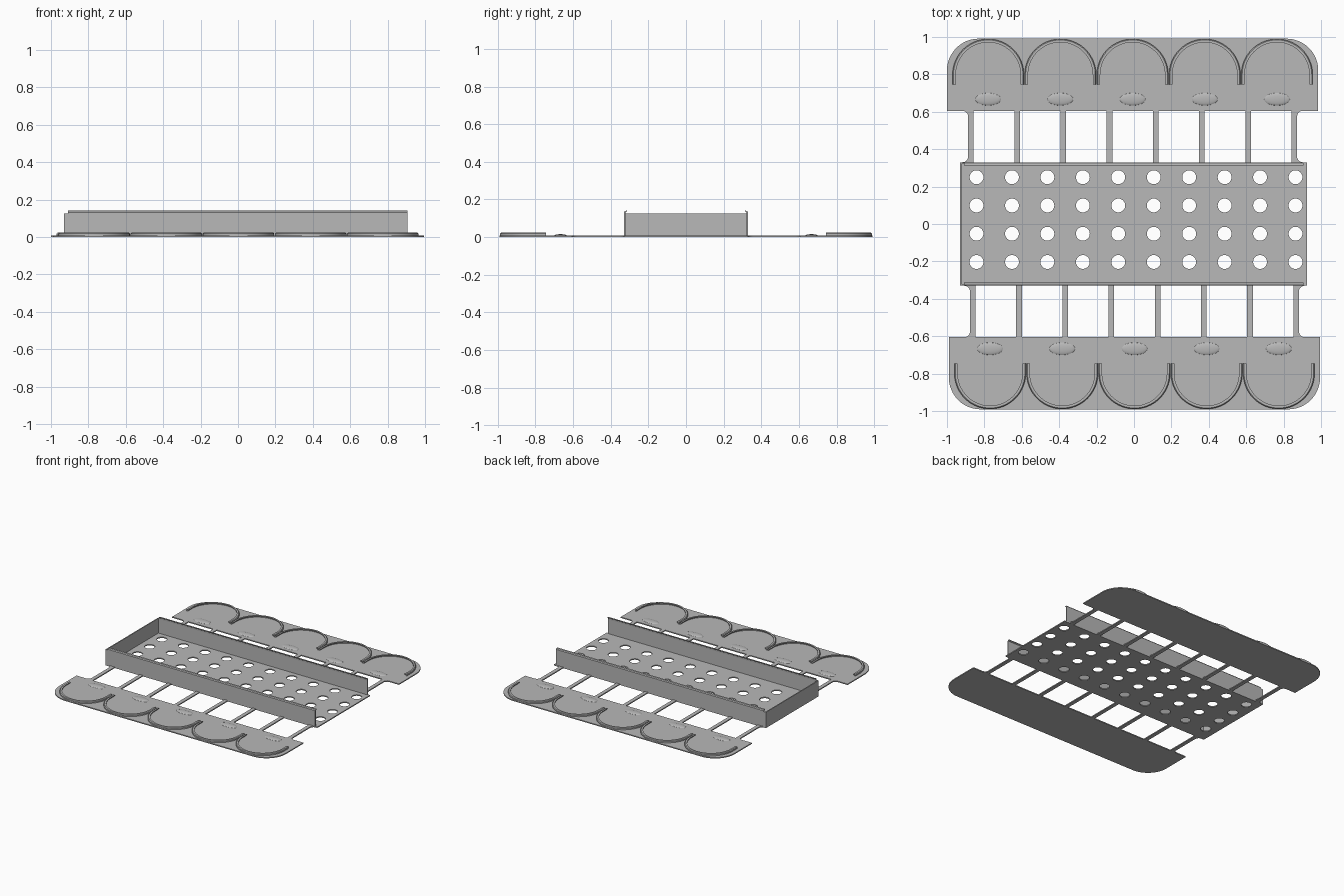
import bpy, bmesh
from math import sin, cos, pi, radians
from mathutils import Vector

cube = bpy.data.objects.get("Cube")
if cube:
    bpy.data.objects.remove(cube, do_unlink=True)

grey = bpy.data.materials.new("plain grey")
grey.use_nodes = True
GREY = (0.48, 0.48, 0.48, 1)
grey.diffuse_color = GREY
grey.node_tree.nodes["Principled BSDF"].inputs["Base Color"].default_value = GREY

SHEET = 0.008  # sheet thickness


def add_object(name, mesh):
    mesh.materials.clear()
    mesh.materials.append(grey)
    ob = bpy.data.objects.new(name, mesh)
    bpy.context.collection.objects.link(ob)
    return ob


def smooth(ob):
    bpy.ops.object.select_all(action='DESELECT')
    ob.select_set(True)
    bpy.context.view_layer.objects.active = ob
    bpy.ops.object.shade_smooth_by_angle(angle=radians(30))


def arc(cx, cy, r, start, end, steps):
    """Points along an arc, angles in degrees."""
    angles = [radians(start + (end - start) * i / steps) for i in range(steps + 1)]
    return [(cx + r * cos(a), cy + r * sin(a)) for a in angles]


def sheet(name, loops):
    """Flat sheet on the ground from an outline and its holes."""
    curve = bpy.data.curves.new(name, 'CURVE')
    curve.dimensions = '2D'
    curve.fill_mode = 'BOTH'
    curve.extrude = SHEET / 2
    for loop in loops:
        spline = curve.splines.new('POLY')
        spline.points.add(len(loop) - 1)
        for p, (x, y) in zip(spline.points, loop):
            p.co = (x, y, 0, 1)
        spline.use_cyclic_u = True
    temp = bpy.data.objects.new(name + "_outline", curve)
    bpy.context.collection.objects.link(temp)
    graph = bpy.context.evaluated_depsgraph_get()
    mesh = bpy.data.meshes.new_from_object(temp.evaluated_get(graph))
    bpy.data.objects.remove(temp, do_unlink=True)
    for v in mesh.vertices:
        v.co.z += SHEET / 2
    bm = bmesh.new()
    bm.from_mesh(mesh)
    bmesh.ops.remove_doubles(bm, verts=bm.verts, dist=1e-5)
    bmesh.ops.recalc_face_normals(bm, faces=bm.faces)
    bm.to_mesh(mesh)
    bm.free()
    ob = add_object(name, mesh)
    smooth(ob)
    return ob


def sweep(name, path, profile):
    """Closed (inward, height) profile carried along a ground path, inward = left."""
    bm = bmesh.new()
    pts = [Vector(p) for p in path]
    rings = []
    for i, p in enumerate(pts):
        d = (pts[min(i + 1, len(pts) - 1)] - pts[max(i - 1, 0)]).normalized()
        left = Vector((-d.y, d.x))
        rings.append([bm.verts.new((*(p + left * u), z)) for u, z in profile])
    n = len(profile)
    for a, b in zip(rings, rings[1:]):
        for k in range(n):
            bm.faces.new((a[k], a[(k + 1) % n], b[(k + 1) % n], b[k]))
    bm.faces.new(rings[0])
    bm.faces.new(rings[-1])
    bmesh.ops.recalc_face_normals(bm, faces=bm.faces)
    mesh = bpy.data.meshes.new(name)
    bm.to_mesh(mesh)
    bm.free()
    ob = add_object(name, mesh)
    smooth(ob)


# Perforated tray floor
LEFT, RIGHT, SIDE, WALL_END = -0.93, 0.925, 0.33, 0.907
holes = [arc(-0.842 + 0.1895 * i, 0.25 - 0.151 * j, 0.037, 0, 348.75, 31)
         for i in range(10) for j in range(4)]
sheet("tray_floor", [[(LEFT, -SIDE), (RIGHT, -SIDE), (RIGHT, SIDE), (LEFT, SIDE)]] + holes)

# Tray walls: two long sides with curled lips, one closed end
wall = [(0, 0), (0, 0.125), (SHEET, 0.125), (SHEET, 0)]
lip = [(0, 0.12), (0, 0.132), (0.005, 0.139), (0.017, 0.141),
       (0.017, 0.136), (0.009, 0.131), (SHEET, 0.12)]
for side, s in (("back", 1), ("front", -1)):
    ends = [WALL_END, LEFT][::s]
    sweep(side + "_wall", [(x, s * SIDE) for x in ends], wall)
    ends = [WALL_END, -0.91][::s]
    sweep(side + "_lip", [(x, s * SIDE) for x in ends], lip)
sweep("end_wall", [(LEFT, SIDE), (LEFT, -SIDE)], wall)

# Outer strips, connecting bars and holder rims, repeated front and back
INNER, OUTER, HALF, CORNER = 0.605, 0.991, 0.9925, 0.17
RIM_R, RIM_Y, RIM_END = 0.191, 0.798, 0.745
rim = [(0, 0.004), (0, 0.018), (0.005, 0.023), (0.018, 0.023),
       (0.018, 0.017), (SHEET, 0.015), (SHEET, 0.004)]
for side, s, shift in (("back", 1, -0.0075), ("front", -1, 0.0025)):
    def place(points):
        return [(shift + s * x, s * y) for x, y in points]

    outline = [(-HALF, INNER), (HALF, INNER)]
    outline += arc(HALF - CORNER, OUTER - CORNER, CORNER, 0, 90, 12)
    outline += arc(CORNER - HALF, OUTER - CORNER, CORNER, 90, 180, 12)
    sheet(side + "_strip", [place(outline)])

    # Bars; the outermost pair flares outward where it meets the sheets
    w, f = 0.015, 0.03
    for i in range(8):
        x = (i - 3.5) * 0.247
        right = [(w, SIDE), (w, INNER)]
        if i in (0, 7):
            right = arc(w + f, SIDE + f, f, 270, 180, 6) + arc(w + f, INNER - f, f, 180, 90, 6)
        bar = right + [(-w, INNER), (-w, SIDE)]
        m = -1 if i == 0 else 1
        sheet(f"{side}_bar_{i + 1}", [place([(x + m * u, v) for u, v in bar])])

    # Horseshoe rims with a low bump at the open side
    for i in range(5):
        x = (i - 2) * 0.386
        path = [(x + RIM_R, RIM_END)] + arc(x, RIM_Y, RIM_R, 0, 180, 40) + [(x - RIM_R, RIM_END)]
        sweep(f"{side}_rim_{i + 1}", place(path), rim)
        bm = bmesh.new()
        bmesh.ops.create_uvsphere(bm, u_segments=24, v_segments=12, radius=1)
        bmesh.ops.scale(bm, vec=(0.07, 0.034, 0.009), verts=bm.verts)
        bx, by = place([(x, 0.667)])[0]
        bmesh.ops.translate(bm, vec=(bx, by, 0.0065), verts=bm.verts)
        low = [v for v in bm.verts if v.co.z < 0.006]
        bmesh.ops.delete(bm, geom=low, context='VERTS')
        mesh = bpy.data.meshes.new("bump")
        bm.to_mesh(mesh)
        bm.free()
        smooth(add_object(f"{side}_bump_{i + 1}", mesh))
